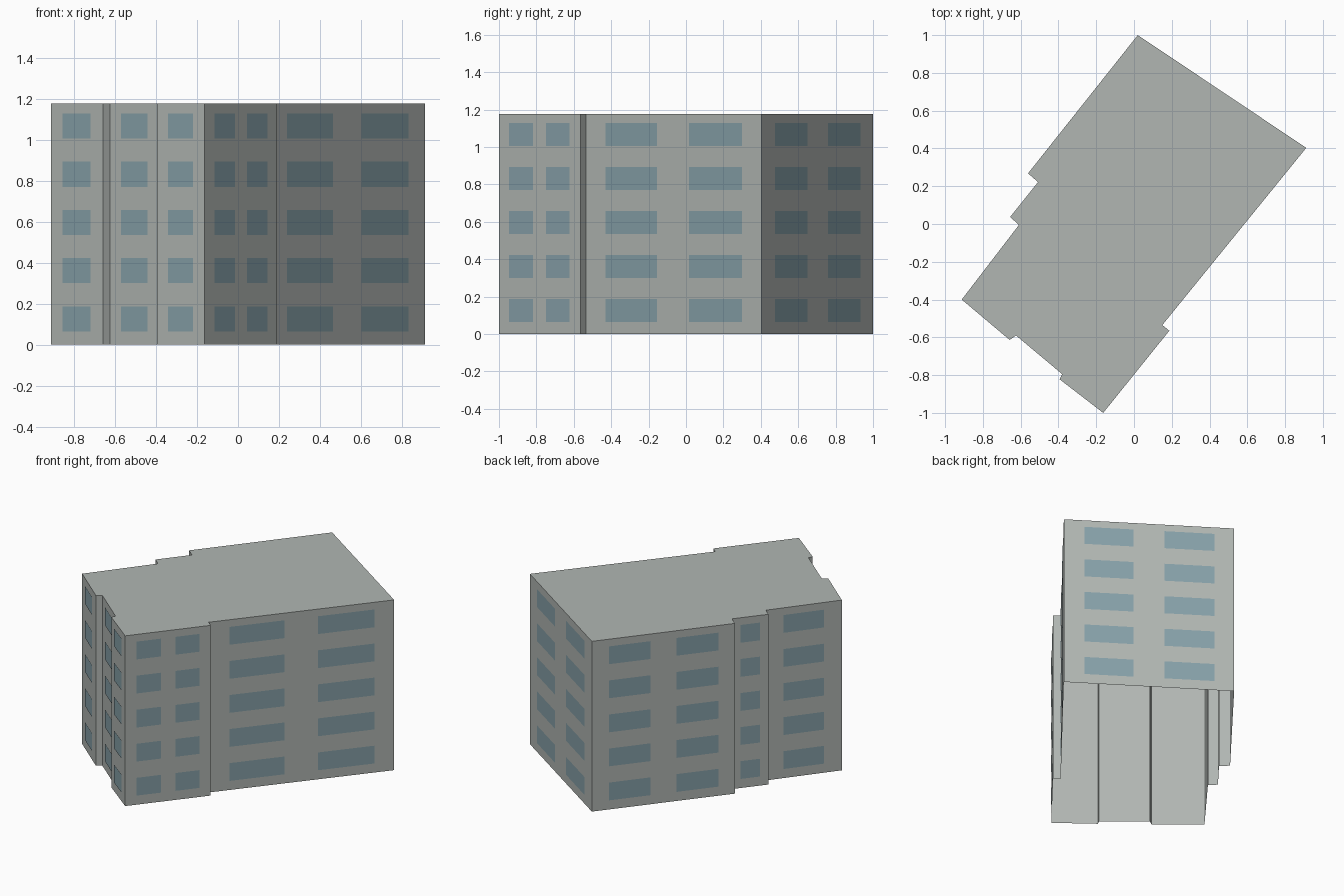
import bpy, bmesh
from mathutils import Vector

cube = bpy.data.objects.get("Cube")
if cube:
    bpy.data.objects.remove(cube, do_unlink=True)

FLOORS = 5
HEIGHT = 1.177
STOREY = HEIGHT / FLOORS
SILL, HEAD = 0.064, 0.187
PROUD = 0.003  # how far the panes stand off the wall

# Window spans along a wall, as fractions of its length
PAIR = [(0.12, 0.41), (0.592, 0.885)]
LONG_PAIR = [(0.113, 0.408), (0.59, 0.893)]
SHORT_PAIR = [(0.13, 0.42), (0.585, 0.87)]
SINGLE = [(0.23, 0.76)]
BLANK = []

# Footprint corners, counter-clockwise, each with the windows of the wall it starts
FOOTPRINT = [
    (-0.163, -1.0, SHORT_PAIR), (0.187, -0.565, BLANK), (0.15, -0.535, LONG_PAIR),
    (0.912, 0.403, PAIR), (0.02, 1.0, PAIR), (-0.561, 0.268, BLANK),
    (-0.508, 0.222, SINGLE), (-0.656, 0.037, BLANK), (-0.609, -0.005, SINGLE),
    (-0.912, -0.4, SINGLE), (-0.658, -0.614, BLANK), (-0.625, -0.59, SINGLE),
    (-0.38, -0.795, BLANK), (-0.394, -0.822, SINGLE),
]


def material(name, color):
    mat = bpy.data.materials.new(name)
    mat.use_nodes = True
    mat.diffuse_color = color
    mat.node_tree.nodes["Principled BSDF"].inputs["Base Color"].default_value = color
    return mat


def add_object(name, bm, mat):
    mesh = bpy.data.meshes.new(name)
    bm.to_mesh(mesh)
    bm.free()
    mesh.materials.append(mat)
    bpy.context.collection.objects.link(bpy.data.objects.new(name, mesh))


def upright_quad(bm, a, b, low, high):
    corners = ((a, low), (b, low), (b, high), (a, high))
    bm.faces.new([bm.verts.new((p.x, p.y, z)) for p, z in corners])


points = [Vector((x, y, 0)) for x, y, _ in FOOTPRINT]
walls = list(zip(points, points[1:] + points[:1]))

# Shell of walls and flat roof, open underneath
shell = bmesh.new()
for start, end in walls:
    upright_quad(shell, start, end, 0, HEIGHT)
shell.faces.new([shell.verts.new((p.x, p.y, HEIGHT)) for p in points])
bmesh.ops.remove_doubles(shell, verts=shell.verts, dist=0.0001)
add_object("building_shell", shell, material("wall grey", (0.44, 0.47, 0.45, 1)))

# Window panes on every floor, just in front of the walls
panes = bmesh.new()
for (start, end), (_, _, spans) in zip(walls, FOOTPRINT):
    along = (end - start).normalized()
    offset = Vector((along.y, -along.x, 0)) * PROUD
    for left, right in spans:
        a = start.lerp(end, left) + offset
        b = start.lerp(end, right) + offset
        for floor in range(FLOORS):
            base = floor * STOREY
            upright_quad(panes, a, b, base + SILL, base + HEAD)
add_object("window_panes", panes, material("window blue", (0.24, 0.355, 0.395, 1)))
